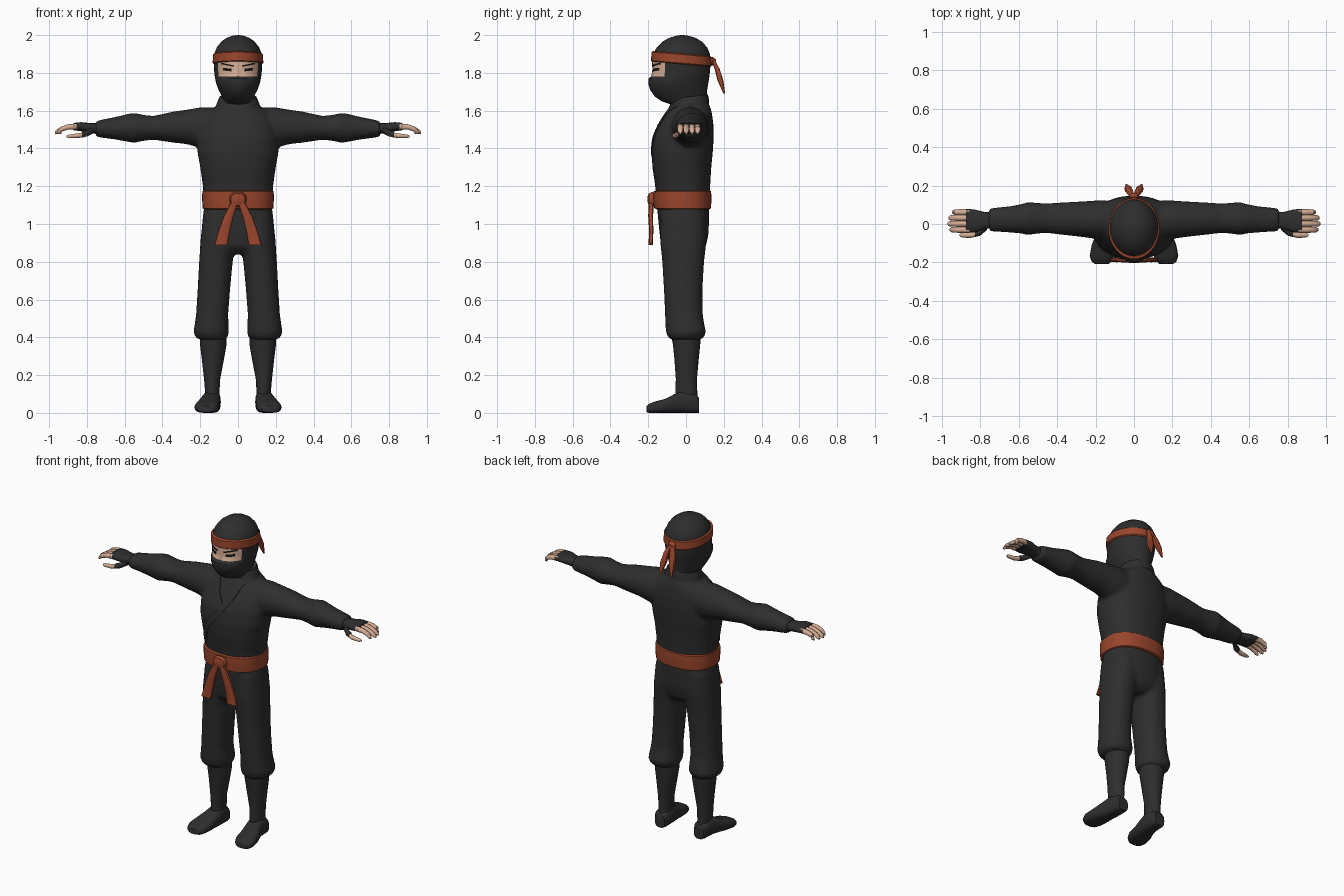
import bpy, bmesh, math
from mathutils import Vector


def mat(name, rgb):
    m = bpy.data.materials.new(name)
    m.diffuse_color = (*rgb, 1)
    return m


BLACK = mat("black cloth", (0.027, 0.027, 0.028))
RED = mat("rust red cloth", (0.32, 0.06, 0.025))
SKIN = mat("skin", (0.65, 0.41, 0.29))
DARK = mat("eye black", (0.01, 0.008, 0.008))


def finish(name, bm, *mats):
    """Turn a bmesh into a smooth-shaded object with sharp edges kept."""
    bmesh.ops.recalc_face_normals(bm, faces=bm.faces)
    me = bpy.data.meshes.new(name)
    bm.to_mesh(me)
    bm.free()
    ob = bpy.data.objects.new(name, me)
    bpy.context.collection.objects.link(ob)
    for m in mats:
        me.materials.append(m)
    bpy.ops.object.select_all(action='DESELECT')
    ob.select_set(True)
    bpy.context.view_layer.objects.active = ob
    bpy.ops.object.shade_smooth_by_angle(angle=math.radians(42))
    return ob


def loft(bm, axis, rings, n=24, side=1, power=2.0, shear=0.0):
    """Closed tube through rings (position, centre a, centre b, half a, half b)."""
    loops = []
    for p, ca, cb, ra, rb in rings:
        loop = []
        for i in range(n):
            t = 2 * math.pi * i / n
            c, s = math.cos(t), math.sin(t)
            a = ca + ra * math.copysign(abs(c) ** (2 / power), c)
            b = cb + rb * math.copysign(abs(s) ** (2 / power), s)
            x, y, z = {'x': (p, a, b), 'y': (a, p, b), 'z': (a, b, p)}[axis]
            loop.append(bm.verts.new((x * side, y, z + shear * y)))
        loops.append(loop)
    for l0, l1 in zip(loops, loops[1:]):
        for i in range(n):
            j = (i + 1) % n
            bm.faces.new((l0[i], l0[j], l1[j], l1[i]))
    bm.faces.new(loops[0])
    bm.faces.new(loops[-1])
    return bm


def part(name, material, axis, rings, **kw):
    return finish(name, loft(bmesh.new(), axis, rings, **kw), material)


def yz(z, w, front, back):
    """Ring for a z loft given half width and front / back depth."""
    return (z, 0, (front + back) / 2, w, (back - front) / 2)


def fuse(ob, voxel=0.011, smooth=6):
    """Merge overlapping volumes into one soft skin."""
    r = ob.modifiers.new("fuse", 'REMESH')
    r.mode, r.voxel_size, r.use_smooth_shade = 'VOXEL', voxel, True
    s = ob.modifiers.new("soften", 'SMOOTH')
    s.factor, s.iterations = 0.5, smooth


def applied_strip(name, target, pts, width, lift, material):
    """Thin strip along (x, z) points laid on the front surface of target."""
    ev = target.evaluated_get(bpy.context.evaluated_depsgraph_get())
    path = []
    for a, b in zip(pts, pts[1:]):
        path += [Vector(a).lerp(Vector(b), k / 8) for k in range(8)]
    path.append(Vector(pts[-1]))
    bm, rows = bmesh.new(), []
    for i, p in enumerate(path):
        d = (path[min(i + 1, len(path) - 1)] - path[max(i - 1, 0)]).normalized()
        nrm = Vector((-d.y, d.x)) * width / 2
        row = []
        for q in (p - nrm, p, p + nrm):
            hit, loc, _, _ = ev.ray_cast(Vector((q.x, -1, q.y)), Vector((0, 1, 0)))
            y = loc.y if hit else -0.1
            row.append((q.x, y, q.y))
        rows.append([bm.verts.new((x, y + o, z)) for o in (-lift, 0.004) for x, y, z in row])
    order = (0, 1, 2, 5, 4, 3)
    for r0, r1 in zip(rows, rows[1:]):
        for k in range(6):
            a, b = order[k], order[(k + 1) % 6]
            bm.faces.new((r0[a], r0[b], r1[b], r1[a]))
    for r in (rows[0], rows[-1]):
        bm.faces.new([r[k] for k in order])
    return finish(name, bm, material)


# Hooded head with mask bulge and open eye slit
bm = loft(bmesh.new(), 'z', [
    yz(1.56, .085, -.06, .11), yz(1.635, .075, -.085, .11), yz(1.65, .075, -.13, .11),
    yz(1.675, .085, -.165, .11), yz(1.71, .103, -.19, .112), yz(1.745, .116, -.2, .118),
    yz(1.77, .121, -.198, .122), yz(1.782, .123, -.183, .124), yz(1.82, .127, -.178, .128),
    yz(1.86, .129, -.18, .13), yz(1.9, .126, -.174, .127), yz(1.935, .112, -.155, .112),
    yz(1.965, .089, -.125, .085), yz(1.985, .061, -.09, .052), yz(1.996, .032, -.055, .015),
    yz(2.0, .01, -.03, -.01)], n=32)
bm.faces.ensure_lookup_table()
for f in bm.faces:
    c = f.calc_center_median()
    if 1.782 < c.z < 1.86 and c.y < -0.108:
        f.material_index = 1
head = finish("hooded_head", bm, BLACK, SKIN)

# Headband, knot and hanging ends
part("headband", RED, 'z', [(1.844, 0, -.024, .128, .154), (1.85, 0, -.024, .134, .161),
     (1.895, 0, -.024, .133, .159), (1.901, 0, -.024, .126, .15)], n=32, shear=-.08)
part("headband_knot", RED, 'y', [(.12, 0, 1.86, .015, .016), (.14, 0, 1.862, .026, .024),
     (.16, 0, 1.858, .014, .014)], n=10)

# Jacket: torso and sleeves fused
bm = loft(bmesh.new(), 'z', [
    yz(1.09, .18, -.155, .125), yz(1.2, .186, -.163, .128), yz(1.3, .2, -.178, .134),
    yz(1.38, .215, -.182, .142), yz(1.46, .215, -.172, .147), yz(1.53, .2, -.142, .145),
    yz(1.585, .17, -.11, .138), yz(1.62, .12, -.09, .128), yz(1.65, .09, -.075, .115)],
    n=32, power=2.3)
for s in (-1, 1):
    loft(bm, 'x', [(.05, .02, 1.5, .10, .115), (.2, .022, 1.51, .1, .108),
                   (.27, .025, 1.514, .093, .092), (.34, .027, 1.513, .087, .083),
                   (.45, .03, 1.509, .078, .063), (.5, .03, 1.509, .08, .069),
                   (.55, .028, 1.509, .086, .08), (.585, .027, 1.509, .077, .074),
                   (.65, .024, 1.507, .068, .06), (.74, .022, 1.504, .062, .045),
                   (.755, .022, 1.504, .055, .038)], side=s)
jacket = finish("jacket", bm, BLACK)
fuse(jacket)

# Collar and crossed lapel
part("collar", BLACK, 'z', [(1.62, 0, .015, .118, .108), (1.655, 0, .02, .105, .1),
     (1.672, 0, .025, .097, .09), (1.665, 0, .025, .08, .075)], shear=.12)
bpy.context.view_layer.update()
applied_strip("right_lapel", jacket, [(.085, 1.63), (.05, 1.54), (0, 1.46), (-.1, 1.34),
              (-.15, 1.2)], .034, .007, BLACK)
applied_strip("left_lapel", jacket, [(-.085, 1.63), (-.05, 1.54), (0, 1.47)], .034, .005, BLACK)

# Trousers: pelvis and bloused legs fused
bm = loft(bmesh.new(), 'z', [
    yz(.84, .09, -.09, .07), yz(.88, .16, -.13, .105), yz(.95, .187, -.14, .12),
    yz(1.05, .184, -.15, .122), yz(1.12, .178, -.153, .122)], n=32, power=2.3)
for s in (-1, 1):
    loft(bm, 'z', [(.385, .135, 0, .06, .07), (.4, .14, 0, .086, .096),
                   (.43, .142, 0, .094, .106), (.46, .14, -.005, .091, .104),
                   (.52, .137, -.011, .085, .1), (.65, .128, -.015, .086, .102),
                   (.8, .117, -.015, .089, .111), (.92, .103, -.014, .095, .124),
                   (1.05, .095, -.014, .09, .12)], side=s, power=2.2)
fuse(finish("trousers", bm, BLACK), 0.011, 4)

# Belt with front knot
part("belt", RED, 'z', [yz(1.078, .178, -.155, .124), yz(1.083, .187, -.168, .132),
     yz(1.13, .19, -.173, .135), yz(1.172, .189, -.172, .133), yz(1.178, .18, -.158, .125)],
     n=36, power=2.4)
part("belt_knot", RED, 'y', [(-.15, 0, 1.13, .035, .03), (-.18, 0, 1.13, .045, .04),
     (-.197, 0, 1.13, .038, .032), (-.203, 0, 1.13, .02, .016)], n=14, power=2.6)

for s, tag in ((-1, "left"), (1, "right")):
    # Belt and headband ends
    part(tag + "_belt_end", RED, 'z', [(1.12, .015, -.185, .018, .014),
         (1.04, .05, -.187, .026, .013), (.96, .074, -.184, .031, .011),
         (.89, .09, -.187, .035, .012)], n=12, side=s, power=3, shear=0)
    part(tag + "_headband_end", RED, 'z', [(1.865, .008, .145, .01, .01),
         (1.82, .02, .165, .017, .014), (1.76, .03, .182, .02, .016),
         (1.69, .04, .203, .005, .005)], n=10, side=s, power=2.5)

    # Boots
    part(tag + "_boot_shaft", BLACK, 'z', [(.04, .136, .005, .042, .058),
         (.1, .136, .002, .037, .058), (.18, .137, .002, .043, .056),
         (.28, .133, .003, .058, .064), (.36, .131, .003, .07, .072),
         (.42, .131, 0, .072, .08)], side=s)
    part(tag + "_boot_foot", BLACK, 'y', [(.068, .137, .04, .034, .04),
         (.05, .138, .05, .045, .05), (-.02, .14, .058, .049, .058),
         (-.06, .147, .05, .053, .05), (-.11, .158, .037, .062, .037),
         (-.165, .166, .03, .064, .03), (-.195, .168, .024, .052, .024),
         (-.208, .168, .02, .035, .016)], n=20, side=s, power=2.8)

    # Fingerless glove, fingers and thumb
    part(tag + "_glove", BLACK, 'x', [(.73, .02, 1.503, .04, .03), (.78, .018, 1.508, .045, .026),
         (.83, .016, 1.515, .06, .024), (.872, .016, 1.516, .062, .019)],
         n=16, side=s, power=2.6)
    part(tag + "_thumb_cuff", BLACK, 'x', [(.765, -.01, 1.497, .022, .018),
         (.8, -.042, 1.48, .019, .018), (.825, -.05, 1.473, .017, .016)], n=10, side=s)
    part(tag + "_thumb", SKIN, 'x', [(.8, -.045, 1.476, .014, .014),
         (.85, -.058, 1.467, .015, .013), (.895, -.058, 1.464, .012, .01),
         (.908, -.057, 1.464, .005, .005)], n=10, side=s)
    for k, (y, tip) in enumerate(((-.03, .958), (.001, .97), (.032, .965), (.061, .945))):
        part(f"{tag}_finger_{k + 1}", SKIN, 'x', [(.855, y, 1.516, .0155, .016),
             (.9, y, 1.514, .016, .015), (.935, y, 1.502, .015, .014),
             (tip - .01, y, 1.489, .013, .012), (tip, y, 1.483, .006, .006)], n=10, side=s)

    # Eyes and brows
    applied_strip(tag + "_eye", head, [(s * .035, 1.815), (s * .08, 1.82)], .014, .003, DARK)
    applied_strip(tag + "_brow", head, [(s * .022, 1.836), (s * .09, 1.85)], .008, .004, DARK)
